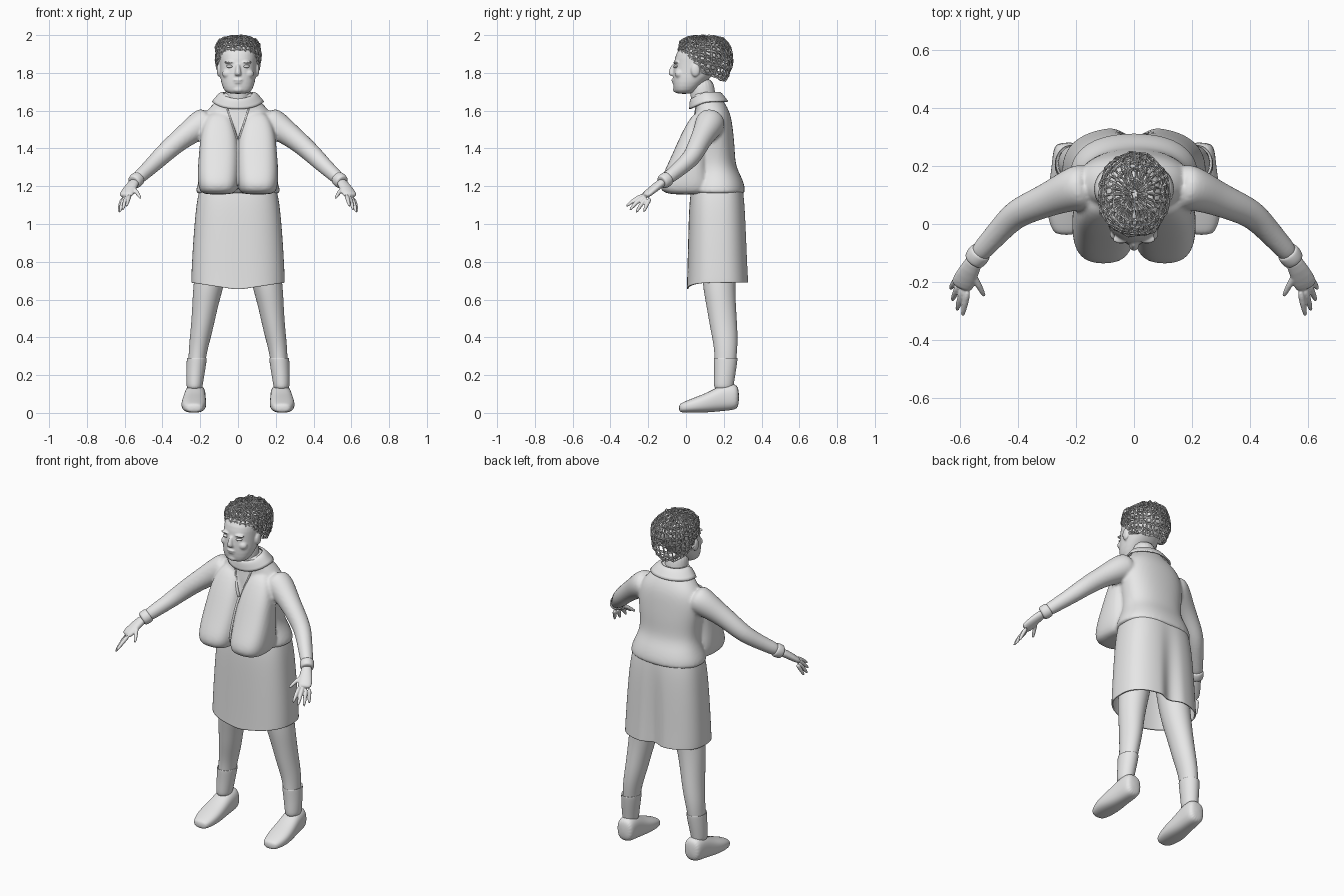
import bpy, bmesh, math, random
from mathutils import Vector, Matrix

random.seed(4)
if "Cube" in bpy.data.objects:
    bpy.data.objects.remove(bpy.data.objects["Cube"])

grey = bpy.data.materials.new("plain grey")
grey.use_nodes = True
grey.diffuse_color = (0.8, 0.8, 0.8, 1)
grey.node_tree.nodes["Principled BSDF"].inputs["Base Color"].default_value = grey.diffuse_color

X, Y, Z = Vector((1, 0, 0)), Vector((0, 1, 0)), Vector((0, 0, 1))
FLAT, UPRIGHT = (X, Y), (X, Z)


def loft(bm, sections, axes=None, sides=20, power=2, caps=True, both=False, warp=None):
    """Skin rings (x, y, z, radius, second radius); without axes they follow the path."""
    for side in ((1, -1) if both else (1,)):
        centres = [Vector(s[:3]) for s in sections]
        rings = []
        for i, s in enumerate(sections):
            u, v = axes or (None, None)
            if not axes:
                t = centres[min(i + 1, len(centres) - 1)] - centres[max(i - 1, 0)]
                u = t.cross(Z).normalized()
                v = t.cross(u).normalized()
            ring = []
            for k in range(sides):
                a = math.tau * k / sides
                c, d = math.cos(a), math.sin(a)
                c = math.copysign(abs(c) ** (2 / power), c)
                d = math.copysign(abs(d) ** (2 / power), d)
                p = centres[i] + u * c * s[3] + v * d * s[-1]
                if warp:
                    p = warp(p)
                p.x *= side
                ring.append(bm.verts.new(p))
            rings.append(ring)
        for a, b in zip(rings, rings[1:]):
            for k in range(sides):
                n = (k + 1) % sides
                bm.faces.new((a[k], a[n], b[n], b[k]))
        if caps:
            bm.faces.new(rings[0])
            bm.faces.new(rings[-1])


def blob(bm, place, size, both=False):
    for side in ((1, -1) if both else (1,)):
        m = Matrix.Translation((place[0] * side, *place[1:])) @ Matrix.Diagonal((*size, 1))
        bmesh.ops.create_uvsphere(bm, u_segments=16, v_segments=10, radius=1, matrix=m)


def finish(name, bm, subsurf=2, voxel=0, thick=0):
    bmesh.ops.recalc_face_normals(bm, faces=bm.faces)
    mesh = bpy.data.meshes.new(name)
    bm.to_mesh(mesh)
    bm.free()
    mesh.materials.append(grey)
    for p in mesh.polygons:
        p.use_smooth = True
    ob = bpy.data.objects.new(name, mesh)
    bpy.context.collection.objects.link(ob)
    if subsurf:
        m = ob.modifiers.new("round", "SUBSURF")
        m.levels = m.render_levels = subsurf
    if voxel:
        m = ob.modifiers.new("fuse", "REMESH")
        m.mode, m.voxel_size, m.use_smooth_shade = "VOXEL", voxel, True
        m = ob.modifiers.new("soften", "SMOOTH")
        m.factor, m.iterations = 0.5, 4
    if thick:
        m = ob.modifiers.new("cloth", "SOLIDIFY")
        m.thickness = thick
    return ob


# Blouse: torso with flared hem, bust and sleeves fused together
bm = bmesh.new()
loft(bm, [(0, .165, 1.155, .222, .145), (0, .165, 1.17, .225, .15), (0, .165, 1.2, .222, .148),
          (0, .165, 1.25, .2, .13), (0, .15, 1.31, .18, .112), (0, .145, 1.4, .19, .115),
          (0, .14, 1.5, .205, .11), (0, .14, 1.57, .19, .1), (0, .135, 1.62, .15, .085),
          (0, .11, 1.67, .095, .075), (0, .1, 1.7, .085, .07)], FLAT, power=2.3)
loft(bm, [(.1, .085, 1.6, .05, .04), (.102, .06, 1.5, .095, .075), (.1, .03, 1.4, .105, .09),
          (.104, .005, 1.3, .11, .11), (.105, -.005, 1.22, .11, .138),
          (.105, -.005, 1.175, .1, .13), (.105, 0, 1.155, .075, .09)],
     FLAT, power=2.7, both=True)
loft(bm, [(.14, .135, 1.555, .08), (.2, .125, 1.525, .08), (.27, .095, 1.475, .062),
          (.34, .065, 1.42, .055), (.41, .035, 1.355, .05), (.46, -.02, 1.305, .043),
          (.51, -.075, 1.26, .038), (.545, -.115, 1.228, .034)], both=True)
blouse = finish("blouse", bm, voxel=.009)

# Turned down collar, lower in front
def collar_drop(p):
    p.z -= max(0, .1 - p.y) * .5
    return p


bm = bmesh.new()
loft(bm, [(0, .1, 1.7, .08, .072), (0, .103, 1.7, .1, .085), (0, .12, 1.65, .14, .105)],
     FLAT, caps=False, warp=collar_drop)
finish("collar", bm, thick=.008)

# Front opening: a V of narrow edges meeting in one closing band
def band(name, start, end, width, steps=16):
    bm = bmesh.new()
    last = None
    for i in range(steps + 1):
        x, z = Vector(start).lerp(Vector(end), i / steps)
        pair = [bm.verts.new((x + w, -.4, z)) for w in (-width, width)]
        if last:
            bm.faces.new((last[0], last[1], pair[1], pair[0]))
        last = pair
    ob = finish(name, bm, subsurf=0)
    m = ob.modifiers.new("lay on", "SHRINKWRAP")
    m.target, m.wrap_method, m.offset = blouse, "PROJECT", .003
    m.use_project_y, m.use_positive_direction = True, True
    m = ob.modifiers.new("cloth", "SOLIDIFY")
    m.thickness = .004


for side, label in ((1, "left"), (-1, "right")):
    band(label + "_neckline_edge", (.06 * side, 1.62), (.003 * side, 1.45), .004)
band("front_closing", (0, 1.45), (0, 1.2), .005)

# Skirt, open below, with a dipped hem and a back pleat
def skirt_shape(p):
    low = (1.2 - p.z) / .5
    centre = max(0, 1 - abs(p.x) / .06)
    if p.y > .17:
        p.y -= .045 * centre * low
    else:
        p.z -= .035 * low ** 4 * max(0, 1 - abs(p.x) / .25)
    return p


bm = bmesh.new()
loft(bm, [(0, .165, 1.2, .2, .135), (0, .165, 1.12, .22, .148), (0, .167, .95, .235, .155),
          (0, .168, .8, .244, .16), (0, .169, .71, .248, .164), (0, .169, .69, .248, .165)],
     FLAT, sides=40, power=2.6, caps=False, warp=skirt_shape)
finish("skirt", bm, thick=.008)

# Legs, socks and shoes
bm = bmesh.new()
loft(bm, [(.11, .17, 1.05, .09, .1), (.125, .175, .85, .09, .095), (.155, .173, .68, .083, .088),
          (.175, .187, .56, .068, .078), (.19, .2, .45, .06, .073), (.207, .21, .36, .053, .064),
          (.218, .21, .28, .045, .057), (.228, .2, .12, .04, .05)], FLAT, both=True)
finish("legs", bm)
bm = bmesh.new()
loft(bm, [(.218, .21, .28, .046, .057), (.218, .21, .295, .053, .063), (.218, .21, .285, .054, .064),
          (.224, .207, .22, .05, .058), (.23, .2, .15, .044, .053), (.23, .2, .12, .04, .05)],
     FLAT, both=True)
finish("socks", bm)
bm = bmesh.new()
loft(bm, [(.232, -.038, .025, .035, .02), (.234, -.015, .029, .053, .028), (.235, .05, .042, .068, .042),
          (.232, .12, .056, .064, .054), (.228, .19, .08, .057, .071), (.225, .25, .086, .055, .072),
          (.225, .282, .083, .043, .055)], UPRIGHT, power=2.5, both=True)
finish("shoes", bm)

# Cuffs and hands
bm = bmesh.new()
loft(bm, [(.525, -.092, 1.245, .034), (.53, -.098, 1.24, .041), (.55, -.125, 1.222, .04),
          (.554, -.13, 1.219, .03)], both=True)
finish("cuffs", bm)
bm = bmesh.new()
loft(bm, [(.54, -.11, 1.232, .028, .024), (.565, -.155, 1.2, .034, .022),
          (.588, -.2, 1.163, .042, .019), (.597, -.222, 1.145, .037, .015)], both=True)
fingers = [((.572, -.225, 1.155), (.592, -.322, 1.088)), ((.588, -.22, 1.148), (.612, -.303, 1.068)),
           ((.602, -.207, 1.14), (.628, -.267, 1.056)), ((.61, -.188, 1.138), (.634, -.225, 1.06)),
           ((.56, -.165, 1.195), (.512, -.255, 1.13))]
for root, tip in fingers:
    a, b = Vector(root), Vector(tip)
    middle = a.lerp(b, .5) + Z * .008
    loft(bm, [(*a, .013), (*middle, .012), (*b, .008)], sides=10, both=True)
finish("hands", bm, subsurf=1, voxel=.004)

# Neck
bm = bmesh.new()
loft(bm, [(0, .1, 1.6, .07), (0, .09, 1.68, .066), (0, .08, 1.78, .066)], FLAT)
finish("neck", bm)

# Head with nose, lips, brows, cheeks and ears fused in
bm = bmesh.new()
loft(bm, [(0, -.01, 1.688, .05, .042), (0, -.005, 1.705, .075, .06), (0, .015, 1.75, .092, .085),
          (0, .045, 1.8, .097, .116), (0, .065, 1.85, .1, .13), (0, .08, 1.9, .106, .138),
          (0, .09, 1.95, .094, .11), (0, .095, 1.98, .06, .07)], FLAT, power=2.3)
loft(bm, [(0, -.06, 1.85, .011, .016), (0, -.068, 1.82, .013, .02),
          (0, -.074, 1.795, .02, .024), (0, -.066, 1.783, .016, .018)], FLAT, sides=12)
blob(bm, (0, -.066, 1.762), (.028, .013, .006))
blob(bm, (0, -.062, 1.75), (.024, .014, .007))
blob(bm, (0, -.05, 1.712), (.032, .02, .018))
blob(bm, (.045, -.052, 1.856), (.032, .016, .007), both=True)
blob(bm, (.055, -.035, 1.795), (.03, .025, .025), both=True)
blob(bm, (.101, .05, 1.815), (.012, .025, .036), both=True)
finish("head", bm, subsurf=1, voxel=.005)
bm = bmesh.new()
blob(bm, (.044, -.052, 1.834), (.018, .016, .008), both=True)
finish("eyes", bm, subsurf=0)

# Hair: tangled open layers of strands over the scalp
def hairline(p):
    p.z += (.1 - p.y) * .35 * (2 - p.z) / .17
    return p + Vector([random.uniform(-.006, .006) for _ in range(3)])


for layer in ("outer", "middle", "inner"):
    bm = bmesh.new()
    shrink = {"outer": 1, "middle": .97, "inner": .94}[layer]
    profile = [(1.81, .1, .11), (1.835, .11, .125), (1.865, .117, .138), (1.895, .12, .143),
               (1.925, .119, .14), (1.95, .113, .131), (1.972, .098, .115),
               (1.986, .074, .09), (1.993, .045, .055), (1.995, .015, .02)]
    loft(bm, [(0, .102, z - (1 - shrink) * .2, rx * shrink, ry * shrink) for z, rx, ry in profile],
         FLAT, sides=30, power=2.2, caps=False, warp=hairline)
    hair = finish(layer + "_hair", bm, subsurf=0)
    m = hair.modifiers.new("strands", "WIREFRAME")
    m.thickness = .006
